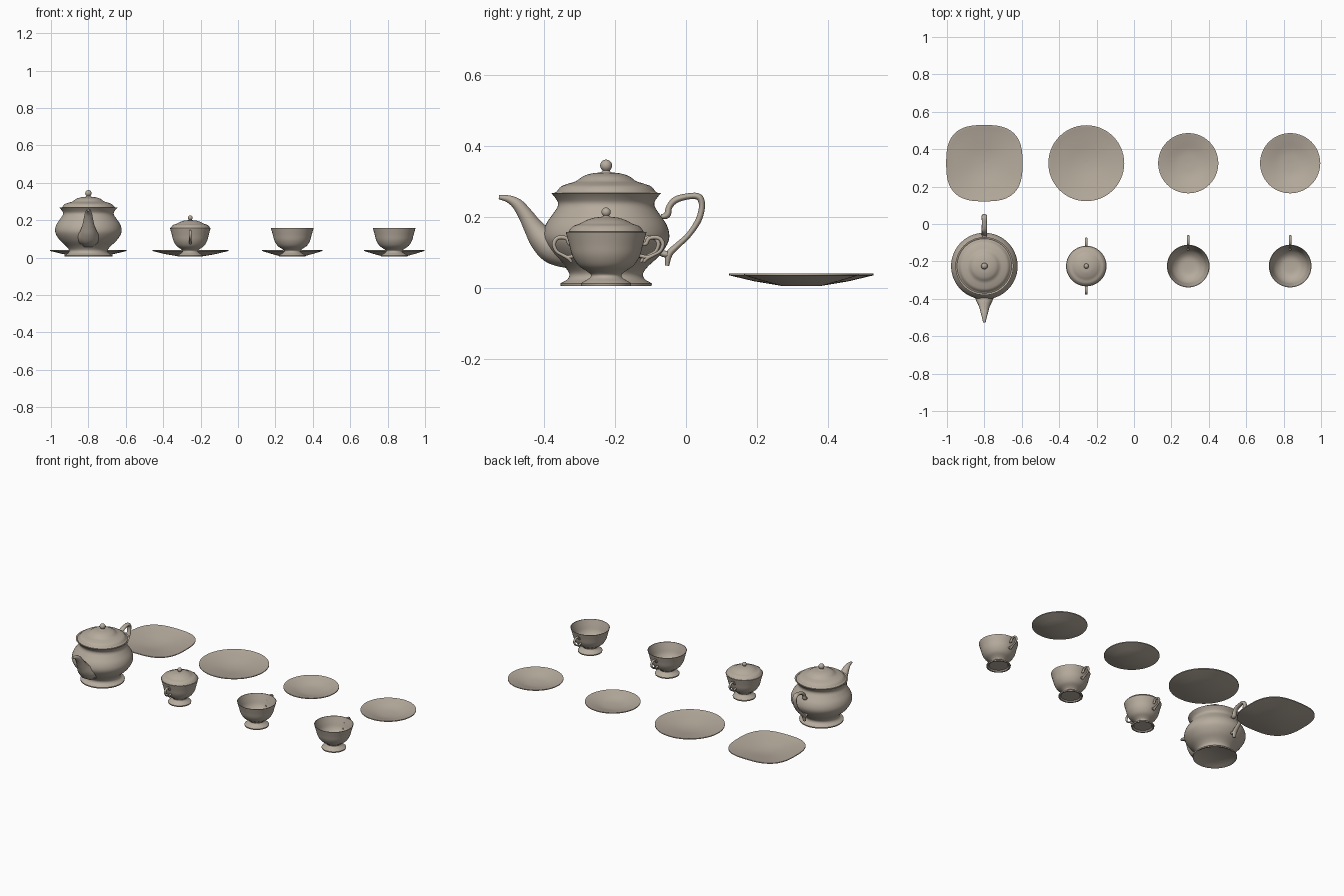
import bpy, bmesh
from math import sin, cos, pi, radians

old = bpy.data.objects.get("Cube")
if old:
    bpy.data.objects.remove(old, do_unlink=True)

china = bpy.data.materials.new("beige_china")
china.use_nodes = True
COLOUR = (0.47, 0.41, 0.34, 1)
china.diffuse_color = COLOUR
china.node_tree.nodes["Principled BSDF"].inputs["Base Color"].default_value = COLOUR


def smooth(points, steps=4):
    """Rounded curve through a few points."""
    ends = [points[0]] + points + [points[-1]]
    out = []
    for a, b, c, d in zip(ends, ends[1:], ends[2:], ends[3:]):
        for i in range(steps):
            t = i / steps
            out.append(tuple(q + t * (r - p) / 2
                             + t * t * (2 * p - 5 * q + 4 * r - s) / 2
                             + t ** 3 * (3 * q - p - 3 * r + s) / 2
                             for p, q, r, s in zip(a, b, c, d)))
    return out + [points[-1]]


def finish(obj):
    obj.data.materials.clear()
    obj.data.materials.append(china)
    bpy.ops.object.select_all(action='DESELECT')
    obj.select_set(True)
    bpy.context.view_layer.objects.active = obj
    bpy.ops.object.shade_smooth_by_angle(angle=radians(40))


def lathe(name, centre, sections, power=2, segments=56):
    """Turn a profile about z; a power over 2 squares the outline off."""
    profile = [p for s in sections for p in s]
    outer = max(r for r, z in profile)
    bm = bmesh.new()
    rings = []
    for r, z in profile:
        if r < 1e-5:
            rings.append([bm.verts.new((0, 0, z))] * segments)
            continue
        ring = []
        for i in range(segments):
            c, s = cos(2 * pi * i / segments), sin(2 * pi * i / segments)
            square = (abs(c) ** power + abs(s) ** power) ** (-1 / power)
            k = r * (1 + (square - 1) * r / outer)
            ring.append(bm.verts.new((k * c, k * s, z)))
        rings.append(ring)
    for a, b in zip(rings, rings[1:]):
        for i in range(segments):
            j = (i + 1) % segments
            corners = list(dict.fromkeys((a[i], a[j], b[j], b[i])))
            if len(corners) > 2:
                bm.faces.new(corners)
    bmesh.ops.remove_doubles(bm, verts=bm.verts, dist=1e-5)
    bmesh.ops.recalc_face_normals(bm, faces=bm.faces)
    mesh = bpy.data.meshes.new(name)
    bm.to_mesh(mesh)
    bm.free()
    obj = bpy.data.objects.new(name, mesh)
    obj.location = (*centre, 0)
    bpy.context.collection.objects.link(obj)
    finish(obj)


def tube(name, centre, points, width=1, side=1):
    """Sweep a round section along (distance, height, radius) points."""
    curve = bpy.data.curves.new(name, 'CURVE')
    curve.dimensions = '3D'
    curve.bevel_depth = 1
    curve.bevel_resolution = 3
    curve.use_fill_caps = True
    path = smooth(points, 5)
    spline = curve.splines.new('POLY')
    spline.points.add(len(path) - 1)
    for p, (d, z, r) in zip(spline.points, path):
        p.co = (0, side * d, z, 1)
        p.radius = r
    obj = bpy.data.objects.new(name, curve)
    obj.location = (*centre, 0)
    obj.scale.x = width
    bpy.context.collection.objects.link(obj)
    bpy.ops.object.select_all(action='DESELECT')
    obj.select_set(True)
    bpy.context.view_layer.objects.active = obj
    bpy.ops.object.convert(target='MESH')
    finish(bpy.context.object)


def knob(r, z):
    """Ball profile ending on the axis."""
    return [(r * sin(a), z - r * cos(a)) for a in [pi * (0.2 + 0.1 * i) for i in range(8)]] + [(0, z + r)]


# Teapot
pot = (-0.8, -0.225)
lathe("teapot_body", pot, [
    [(0, 0.012), (0.11, 0.012), (0.12, 0.005), (0.128, 0.005), (0.129, 0.012)],
    smooth([(0.122, 0.016), (0.108, 0.025), (0.104, 0.04), (0.118, 0.06), (0.15, 0.09),
            (0.172, 0.122), (0.178, 0.148), (0.17, 0.178), (0.15, 0.208), (0.138, 0.226),
            (0.136, 0.24), (0.144, 0.254), (0.155, 0.267)]),
    smooth([(0.15, 0.266), (0.136, 0.255), (0.128, 0.24), (0.14, 0.21), (0.168, 0.15),
            (0.13, 0.08), (0.08, 0.04), (0, 0.035)])])
lathe("teapot_lid", pot, [
    [(0, 0.25), (0.13, 0.25), (0.146, 0.262), (0.146, 0.267)],
    smooth([(0.14, 0.27), (0.127, 0.285), (0.107, 0.293), (0.085, 0.3), (0.065, 0.314),
            (0.04, 0.322), (0.016, 0.325), (0.01, 0.33)]),
    knob(0.017, 0.344)])
tube("teapot_spout", pot, [
    (0.09, 0.105, 0.055), (0.145, 0.115, 0.052), (0.18, 0.138, 0.04), (0.205, 0.17, 0.029),
    (0.227, 0.205, 0.022), (0.25, 0.235, 0.017), (0.275, 0.25, 0.011), (0.302, 0.255, 0.006)],
    width=1.15, side=-1)
tube("teapot_handle", pot, [
    (0.155, 0.2, 0.007), (0.172, 0.205, 0.01), (0.178, 0.228, 0.009), (0.197, 0.248, 0.01),
    (0.235, 0.258, 0.009), (0.262, 0.255, 0.01), (0.27, 0.23, 0.009), (0.26, 0.19, 0.009),
    (0.232, 0.148, 0.008), (0.2, 0.118, 0.009), (0.178, 0.095, 0.01), (0.172, 0.062, 0.006)], width=1.5)
tube("handle_lower_joint", pot, [(0.15, 0.1, 0.009), (0.17, 0.094, 0.01), (0.184, 0.1, 0.008)], width=1.4)

# Sugar bowl and cups share a footed bowl
bowl_foot = [(0, 0.012), (0.055, 0.012), (0.062, 0.005), (0.07, 0.005), (0.071, 0.012)]
bowl_wall = smooth([(0.062, 0.018), (0.047, 0.027), (0.043, 0.036), (0.054, 0.046), (0.078, 0.063),
                    (0.095, 0.09), (0.104, 0.122), (0.114, 0.157)])
bowl_inside = smooth([(0.111, 0.157), (0.1, 0.122), (0.09, 0.09), (0.072, 0.066), (0.045, 0.05), (0, 0.047)])
loop = [(0.1, 0.123, 0.005), (0.112, 0.124, 0.006), (0.12, 0.138, 0.006), (0.138, 0.142, 0.006),
        (0.153, 0.137, 0.006), (0.16, 0.122, 0.006), (0.152, 0.103, 0.005), (0.133, 0.092, 0.005),
        (0.115, 0.083, 0.006), (0.106, 0.072, 0.004)]
for name, x in (("right_cup", 0.29), ("left_cup", 0.835)):
    lathe(name, (x, -0.225), [bowl_foot, bowl_wall, bowl_inside])
    tube(name + "_handle", (x, -0.225), loop, width=1.2)
    tube(name + "_joint", (x, -0.225), [(0.085, 0.092, 0.005), (0.118, 0.085, 0.006)], width=1.2)

sugar = (-0.255, -0.225)
shrink = lambda part: [(r * 0.95, z) for r, z in part]
lathe("sugar_bowl", sugar, [shrink(bowl_foot), shrink(bowl_wall), shrink(bowl_inside)])
lathe("sugar_lid", sugar, [
    [(0, 0.15), (0.1, 0.15), (0.106, 0.158)],
    smooth([(0.103, 0.163), (0.092, 0.174), (0.075, 0.18), (0.058, 0.189), (0.035, 0.197),
            (0.012, 0.2), (0.008, 0.204)]),
    knob(0.013, 0.213)])
for name, side in (("front", -1), ("back", 1)):
    tube("sugar_%s_handle" % name, sugar, [(d * 0.92, z, r) for d, z, r in loop], 1.2, side)
    tube("sugar_%s_joint" % name, sugar, [(0.08, 0.092, 0.005), (0.109, 0.085, 0.006)], 1.2, side)


# Plates and saucers
def plate(name, x, radius, power=2):
    lathe(name, (x, 0.325), [
        [(0, 0.005), (0.055, 0.005), (radius * 0.65, 0.018), (radius, 0.035), (radius, 0.04)],
        smooth([(radius * 0.98, 0.04), (radius * 0.75, 0.03), (0.06, 0.014), (0, 0.01)])], power)


plate("square_plate", -0.8, 0.204, 2.8)
plate("round_plate", -0.255, 0.203)
plate("right_saucer", 0.29, 0.161)
plate("left_saucer", 0.835, 0.161)
